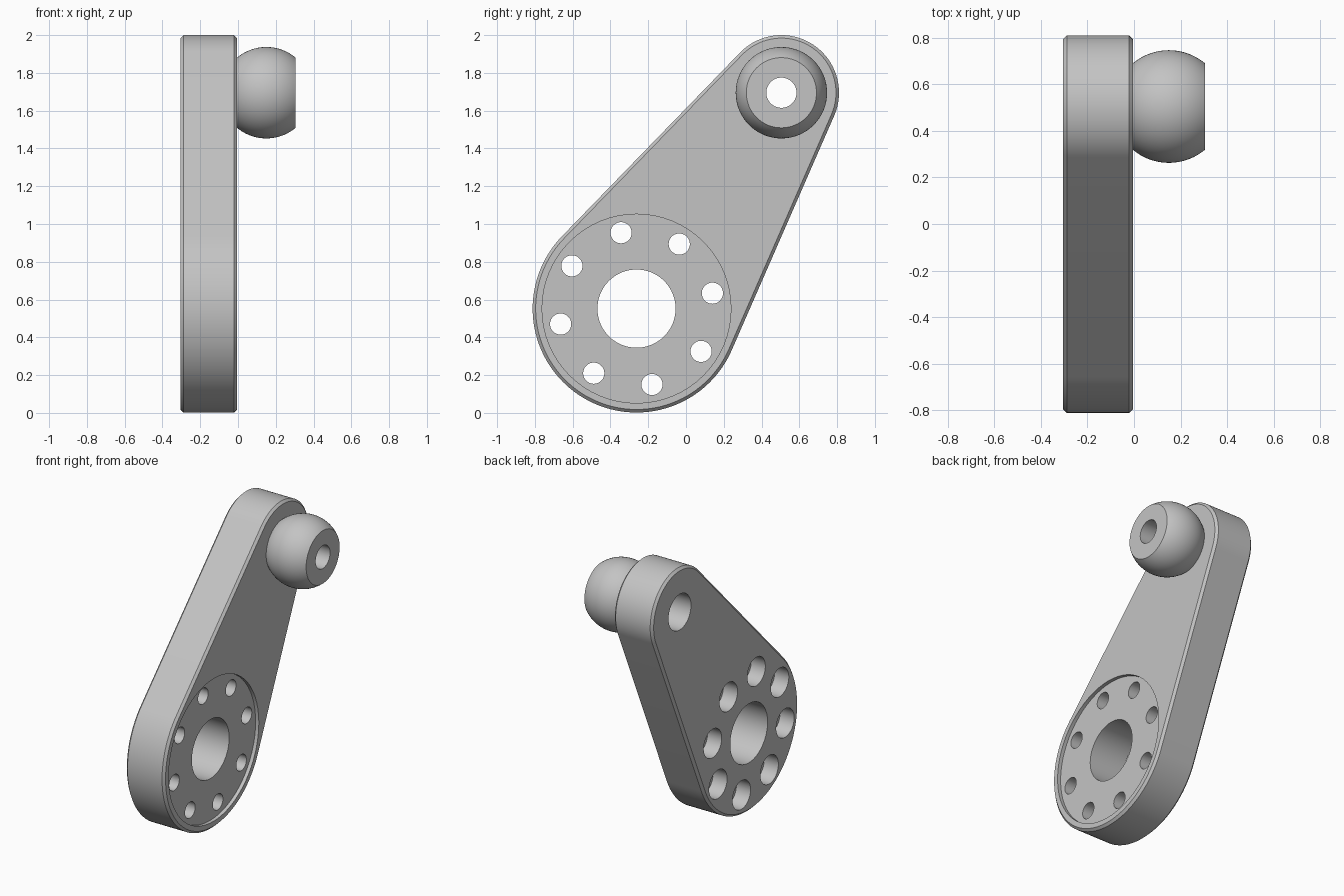
import bpy
import bmesh
from math import sin, cos, acos, atan2, hypot, pi, radians, sqrt

cube = bpy.data.objects.get("Cube")
if cube:
    bpy.data.objects.remove(cube, do_unlink=True)

GREY = (0.55, 0.55, 0.55, 1)
steel = bpy.data.materials.new("light_grey")
steel.use_nodes = True
steel.diffuse_color = GREY
steel.node_tree.nodes["Principled BSDF"].inputs["Base Color"].default_value = GREY

BACK, FACE, TIP = -0.305, -0.005, 0.305      # x of back face, front face, ball tip
BIG, BIG_R = (-0.262, 0.552), 0.55           # (y, z) centres and radii of both ends
SMALL, SMALL_R = (0.505, 1.695), 0.305
CHAMFER = 0.016
PIN_R = 0.08


def make_object(name, bm):
    bmesh.ops.recalc_face_normals(bm, faces=bm.faces)
    mesh = bpy.data.meshes.new(name)
    bm.to_mesh(mesh)
    bm.free()
    mesh.materials.append(steel)
    obj = bpy.data.objects.new(name, mesh)
    bpy.context.collection.objects.link(obj)
    return obj


def loft(name, rings, cyclic=False):
    """Skin rings of (x, y, z) points; cap the ends unless cyclic."""
    bm = bmesh.new()
    loops = [[bm.verts.new(p) for p in ring] for ring in rings]
    pairs = list(zip(loops, loops[1:]))
    if cyclic:
        pairs.append((loops[-1], loops[0]))
    else:
        bm.faces.new(loops[0])
        bm.faces.new(loops[-1])
    for a, b in pairs:
        for i in range(len(a)):
            j = (i + 1) % len(a)
            bm.faces.new((a[i], a[j], b[j], b[i]))
    return make_object(name, bm)


def arc(x, centre, r, start, end, n):
    return [(x, centre[0] + r * cos(start + (end - start) * i / n),
             centre[1] + r * sin(start + (end - start) * i / n)) for i in range(n + 1)]


def circle(x, centre, r, n=64):
    return arc(x, centre, r, 0, 2 * pi, n)[:-1]


# Arm outline: two arcs joined by tangent lines
dy, dz = SMALL[0] - BIG[0], SMALL[1] - BIG[1]
tilt = atan2(dz, dy)
spread = acos((BIG_R - SMALL_R) / hypot(dy, dz))


def outline(x, shrink):
    return (arc(x, SMALL, SMALL_R - shrink, tilt - spread, tilt + spread, 48)
            + arc(x, BIG, BIG_R - shrink, tilt + spread, tilt + 2 * pi - spread, 72))


arm = loft("arm", [outline(BACK, CHAMFER), outline(BACK + CHAMFER, 0),
                   outline(FACE - CHAMFER, 0), outline(FACE, CHAMFER)])


def cut(centre, r, x0, x1):
    cutter = loft("cutter", [circle(x0, centre, r), circle(x1, centre, r)])
    cutter.hide_render = True
    mod = arm.modifiers.new("cut", "BOOLEAN")
    mod.operation = "DIFFERENCE"
    mod.solver = "EXACT"
    mod.object = cutter
    bpy.context.view_layer.objects.active = arm
    bpy.ops.object.modifier_apply(modifier=mod.name)
    bpy.data.objects.remove(cutter, do_unlink=True)


# Round recess, central bore and ring of counterbored bolt holes
cut(BIG, 0.5, FACE - 0.025, 0.1)
cut(BIG, 0.207, -0.5, 0.2)
for k in range(8):
    a = radians(11.5 + 45 * k)
    spot = (BIG[0] + 0.41 * cos(a), BIG[1] + 0.41 * sin(a))
    cut(spot, 0.056, -0.5, 0.2)
    cut(spot, 0.1, -0.5, BACK + 0.11)

# Counterbored pin hole behind the ball
cut(SMALL, PIN_R, -0.5, 0.2)
cut(SMALL, 0.125, -0.5, BACK + 0.2)

# Truncated ball with a hole through it
BALL_X, BALL_R, STEPS = 0.15, 0.242, 24
rings = [circle(FACE, SMALL, PIN_R)]
for i in range(STEPS + 1):
    x = FACE + (TIP - FACE) * i / STEPS
    rings.append(circle(x, SMALL, sqrt(BALL_R ** 2 - (x - BALL_X) ** 2)))
rings.append(circle(TIP, SMALL, PIN_R))
ball = loft("ball", rings, cyclic=True)

# Smooth curves, keep edges crisp
bpy.ops.object.select_all(action="DESELECT")
for obj in (arm, ball):
    obj.select_set(True)
bpy.context.view_layer.objects.active = arm
bpy.ops.object.shade_smooth_by_angle(angle=radians(30))
